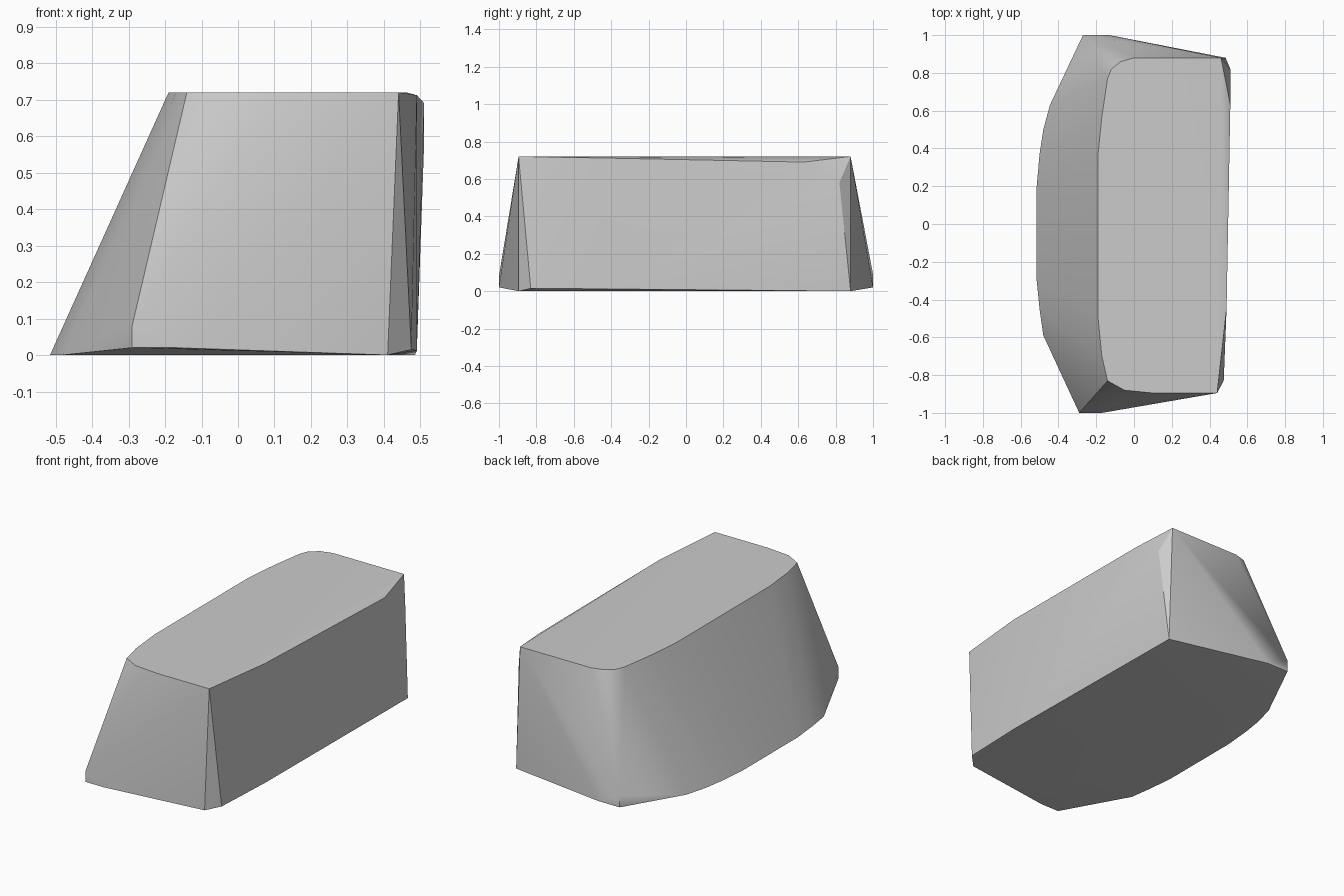
import bpy, bmesh, math

if "Cube" in bpy.data.objects:
    bpy.data.objects.remove(bpy.data.objects["Cube"], do_unlink=True)

# Plain grey finish
grey = bpy.data.materials.new("stone_grey")
grey.use_nodes = True
colour = (0.6, 0.6, 0.6, 1)
grey.diffuse_color = colour
grey.node_tree.nodes["Principled BSDF"].inputs["Base Color"].default_value = colour

TOP = 0.72
# Outline of the flat top, running from the front right corner round the sloped side
top_rim = [(0.44, -0.895), (0.1, -0.895), (-0.05, -0.88), (-0.14, -0.83),
           (-0.17, -0.7), (-0.19, -0.5), (-0.19, 0.37), (-0.17, 0.57),
           (-0.14, 0.77), (-0.12, 0.82), (-0.07, 0.86), (0, 0.88), (0.46, 0.88)]
# Outline of the flat underside
base_rim = [(0.41, -0.895), (-0.48, -0.59), (-0.5, -0.45), (-0.515, -0.3),
            (-0.515, 0.2), (-0.5, 0.37), (-0.48, 0.5), (-0.445, 0.63), (0.485, 0.88)]
# Blunt end ridges and the chamfers along the upright side
corners = [(-0.29, -1, 0.02), (-0.29, -1, 0.08), (-0.17, -1, 0.02),
           (-0.27, 1, 0.02), (-0.27, 1, 0.09), (-0.13, 1, 0.02),
           (0.475, -0.83, 0.015), (0.49, -0.45, 0.012),
           (0.49, -0.45, 0.712), (0.51, 0.63, 0.69), (0.51, 0.82, 0.58)]

# Wrap the outlines in one faceted body
bm = bmesh.new()
points = [(x, y, TOP) for x, y in top_rim] + [(x, y, 0) for x, y in base_rim] + corners
for point in points:
    bm.verts.new(point)
hull = bmesh.ops.convex_hull(bm, input=bm.verts[:])
loose = [v for v in bm.verts if not v.link_faces]
bmesh.ops.delete(bm, geom=loose, context="VERTS")
bmesh.ops.dissolve_limit(bm, angle_limit=math.radians(0.5),
                         verts=bm.verts[:], edges=bm.edges[:])
bmesh.ops.recalc_face_normals(bm, faces=bm.faces[:])

mesh = bpy.data.meshes.new("sloped_block")
bm.to_mesh(mesh)
bm.free()
mesh.materials.append(grey)
block = bpy.data.objects.new("sloped_block", mesh)
bpy.context.collection.objects.link(block)

# Soft sides with crisp rims
bpy.ops.object.select_all(action="DESELECT")
block.select_set(True)
bpy.context.view_layer.objects.active = block
bpy.ops.object.shade_smooth_by_angle(angle=math.radians(30))
